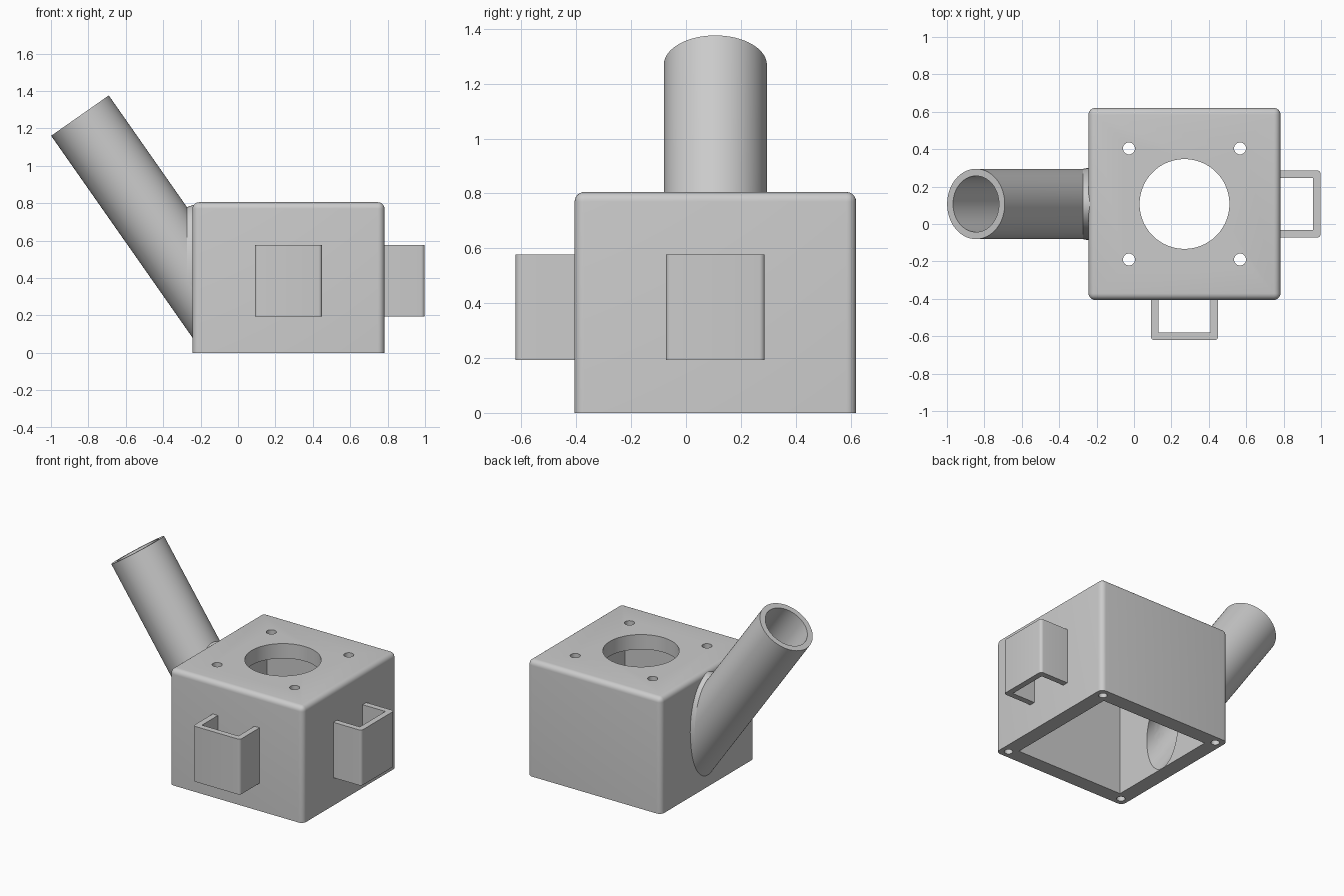
import bpy, bmesh, math
from mathutils import Matrix, Vector

cube = bpy.data.objects.get("Cube")
if cube:
    bpy.data.objects.remove(cube, do_unlink=True)

CX, CY = 0.27, 0.107          # housing centre
HALF, HEIGHT = 0.513, 0.805   # housing half width and height
WALL = 0.1025
LEFT_WALL = CX - HALF
TILT = math.radians(35)
AXIS = Vector((math.sin(TILT), 0, -math.cos(TILT)))  # down the pipe
PIPE_END = Vector((-0.845, CY, 1.268))

grey = bpy.data.materials.new("Plain grey")
grey.use_nodes = True
colour = (0.6, 0.6, 0.6, 1)
grey.diffuse_color = colour
grey.node_tree.nodes["Principled BSDF"].inputs["Base Color"].default_value = colour


def make(name, bm, helper=False):
    bmesh.ops.recalc_face_normals(bm, faces=bm.faces[:])
    mesh = bpy.data.meshes.new(name)
    bm.to_mesh(mesh)
    bm.free()
    mesh.materials.append(grey)
    ob = bpy.data.objects.new(name, mesh)
    bpy.context.collection.objects.link(ob)
    ob.hide_render = helper
    return ob


def box(lo, hi):
    bm = bmesh.new()
    lo, hi = Vector(lo), Vector(hi)
    bmesh.ops.create_cube(bm, size=1, matrix=Matrix.Translation((lo + hi) / 2)
                          @ Matrix.Diagonal((*(hi - lo), 1)))
    return bm


def loft(ring_a, ring_b):
    """Closed solid between two matching rings of points."""
    bm = bmesh.new()
    a = [bm.verts.new(p) for p in ring_a]
    b = [bm.verts.new(p) for p in ring_b]
    bm.faces.new(a)
    bm.faces.new(b)
    for i in range(len(a)):
        j = (i + 1) % len(a)
        bm.faces.new((a[i], a[j], b[j], b[i]))
    return bm


def circle(n):
    return [(math.cos(t), math.sin(t)) for t in (2 * math.pi * i / n for i in range(n))]


def drill(x, y, r, z0, z1, n=32):
    ring = [(x + r * c, y + r * s) for c, s in circle(n)]
    return make("hole_cutter", loft([(*p, z0) for p in ring], [(*p, z1) for p in ring]), True)


def tilted_rod(r, start, stop_x):
    """Rod along the pipe axis, its low end cut on the plane x = stop_x."""
    side = Vector((math.cos(TILT), 0, math.sin(TILT)))
    top = [PIPE_END + AXIS * start + side * r * c + Vector((0, r * s, 0))
           for c, s in circle(64)]
    return loft(top, [p + AXIS * ((stop_x - p.x) / AXIS.x) for p in top])


def cut(ob, cutters):
    for c in cutters:
        mod = ob.modifiers.new("cut", 'BOOLEAN')
        mod.operation, mod.solver, mod.object = 'DIFFERENCE', 'EXACT', c
        bpy.context.view_layer.objects.active = ob
        bpy.ops.object.modifier_apply(modifier=mod.name)


def smooth(ob):
    bpy.ops.object.select_all(action='DESELECT')
    ob.select_set(True)
    bpy.context.view_layer.objects.active = ob
    bpy.ops.object.shade_smooth_by_angle(angle=math.radians(30))


# Housing with rounded top and upright edges
bm = box((CX - HALF, CY - HALF, 0), (CX + HALF, CY + HALF, HEIGHT))
bmesh.ops.bevel(bm, geom=[e for e in bm.edges if any(v.co.z > 0.1 for v in e.verts)],
                offset=0.035, segments=6, profile=0.5, affect='EDGES')
housing = make("housing", bm)

# Cutters: open cavity, fan hole, screw holes, pipe bore
inner = HALF - WALL
cavity = make("cavity_cutter", box((CX - inner, CY - inner, -0.1),
                                   (CX + inner, CY + inner, HEIGHT - WALL)), True)
bore = make("bore_cutter", tilted_rod(0.15, -0.1, LEFT_WALL + WALL + 0.002), True)
cutters = [cavity, bore, drill(CX, CY, 0.24, 0.6, 0.9, 96)]
for sx in (-1, 1):
    for sy in (-1, 1):
        cutters.append(drill(CX + sx * 0.297, CY + sy * 0.297, 0.032, 0.6, 0.9))
        cutters.append(drill(CX + sx * 0.457, CY + sy * 0.457, 0.027, -0.1, 0.2))
cut(housing, cutters)

# Slanted pipe
pipe = make("slanted_pipe", tilted_rod(0.188, 0, LEFT_WALL + 0.04))
cut(pipe, [bore])

# Collar blending the pipe into the wall
collar_x = LEFT_WALL - 0.03
mid_z = PIPE_END.z - (collar_x - PIPE_END.x) / math.tan(TILT)


def collar_ring(x, k):
    return [(x, CY + 0.188 * k * c, mid_z + 0.188 / math.sin(TILT) * k * s)
            for c, s in circle(64)]


collar = make("pipe_collar", loft(collar_ring(collar_x, 1), collar_ring(LEFT_WALL + 0.02, 1.05)))
cut(collar, [bore])

# U-shaped brackets on the front and left walls
def bracket(name, angle):
    w, t, out = 0.18, 0.04, 0.215
    pts = [(-w, 0.01), (-w, -out), (w, -out), (w, 0.01),
           (w - t, 0.01), (w - t, t - out), (t - w, t - out), (t - w, 0.01)]
    bm = loft([(x, y, 0.193) for x, y in pts], [(x, y, 0.577) for x, y in pts])
    corners = [e for e in bm.edges if all(v.co.y < 0.001 - out for v in e.verts)
               and abs(e.verts[0].co.z - e.verts[1].co.z) > 0.1]
    bmesh.ops.bevel(bm, geom=corners, offset=0.02, segments=5, profile=0.5, affect='EDGES')
    bm.transform(Matrix.Translation((CX, CY, 0)) @ Matrix.Rotation(angle, 4, 'Z')
                 @ Matrix.Translation((0, -HALF, 0)))
    return make(name, bm)


parts = [housing, pipe, collar, bracket("front_bracket", 0),
         bracket("left_bracket", math.pi / 2)]
for ob in parts:
    smooth(ob)

# Remove the used cutters
for c in cutters:
    bpy.data.objects.remove(c, do_unlink=True)
